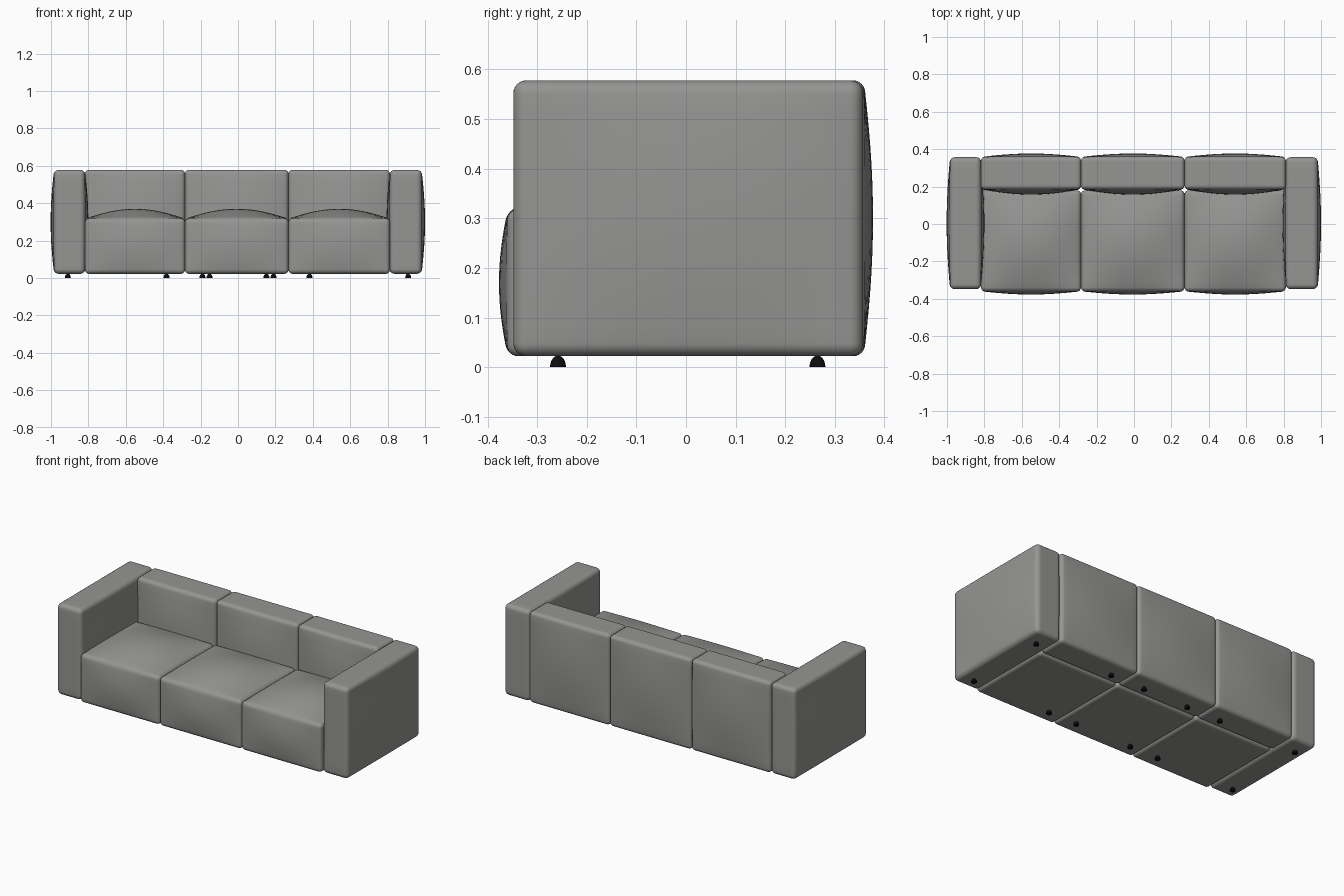
import bpy, bmesh, math
from mathutils import Vector

cube = bpy.data.objects.get("Cube")
if cube:
    bpy.data.objects.remove(cube, do_unlink=True)


def material(name, colour):
    m = bpy.data.materials.new(name)
    m.use_nodes = True
    m.diffuse_color = colour
    m.node_tree.nodes["Principled BSDF"].inputs["Base Color"].default_value = colour
    return m


FABRIC = material("grey fabric", (0.30, 0.30, 0.29, 1))
BLACK = material("black plastic", (0.004, 0.004, 0.004, 1))


def add_object(name, bm, mat):
    bmesh.ops.recalc_face_normals(bm, faces=bm.faces)
    mesh = bpy.data.meshes.new(name)
    bm.to_mesh(mesh)
    bm.free()
    mesh.materials.append(mat)
    obj = bpy.data.objects.new(name, mesh)
    bpy.context.collection.objects.link(obj)
    bpy.ops.object.select_all(action='DESELECT')
    obj.select_set(True)
    bpy.context.view_layer.objects.active = obj
    bpy.ops.object.shade_smooth_by_angle(angle=math.radians(50))
    return obj


def cushion(name, low, high, radius, bulges):
    """Rounded block whose listed (axis, sign, amount) faces swell outwards."""
    low, high = Vector(low), Vector(high)
    centre, half = (low + high) / 2, (high - low) / 2
    bm = bmesh.new()
    bmesh.ops.create_cube(bm, size=2)
    bmesh.ops.subdivide_edges(bm, edges=bm.edges[:], cuts=19, use_grid_fill=True)
    core = 0.7  # share of the grid lying on the flat of each face
    for v in bm.verts:
        inner, corner = Vector(), Vector()
        for a in range(3):
            t = v.co[a]
            inner[a] = max(-1, min(1, t / core)) * (half[a] - radius)
            s = max(0, (abs(t) - core) / (1 - core))
            corner[a] = math.copysign(math.tan(s * math.pi / 4), t)
        p = inner + corner.normalized() * radius
        u = [min(1, abs(p[a]) / half[a]) for a in range(3)]
        for axis, sign, amount in bulges:
            if p[axis] * sign > 0:
                b, c = [a for a in range(3) if a != axis]
                p[axis] += sign * amount * ((1 - u[b] ** 2) * (1 - u[c] ** 2)) ** 1.15
        v.co = centre + p
    return add_object(name, bm, FABRIC)


# Arms
FLOOR, TOP = 0.022, 0.578
for side, x0, x1 in (("right", -0.984, -0.818), ("left", 0.812, 0.982)):
    cushion(side + "_arm", (x0, -0.348, FLOOR), (x1, 0.357, TOP), 0.026,
            [(0, -1, 0.018), (0, 1, 0.018)])

# Seat and back cushions
seams = (-0.818, -0.283, 0.27, 0.812)
for side, x0, x1 in zip(("right", "middle", "left"), seams, seams[1:]):
    cushion(side + "_seat", (x0, -0.36, FLOOR), (x1, 0.18, 0.318), 0.022,
            [(2, 1, 0.052), (1, -1, 0.017)])
    cushion(side + "_back", (x0, 0.185, FLOOR), (x1, 0.359, TOP), 0.022,
            [(1, -1, 0.028), (1, 1, 0.018)])


# Small domed feet
def foot(name, x, y):
    bm = bmesh.new()
    bmesh.ops.create_uvsphere(bm, u_segments=16, v_segments=12, radius=0.016)
    bmesh.ops.bisect_plane(bm, geom=bm.verts[:] + bm.edges[:] + bm.faces[:],
                           plane_co=(0, 0, 0), plane_no=(0, 0, -1), clear_outer=True)
    bmesh.ops.holes_fill(bm, edges=[e for e in bm.edges if e.is_boundary])
    for v in bm.verts:
        v.co = (v.co.x + x, v.co.y + y, v.co.z * 1.45)
    add_object(name, bm, BLACK)


for row, y, inner_x in (("front", -0.258, 0.19), ("back", 0.265, 0.152)):
    for part, x in (("arm", 0.91), ("outer", 0.382), ("inner", inner_x)):
        for side, sign in (("left", 1), ("right", -1)):
            foot(f"{row}_{side}_{part}_foot", sign * x, y)
